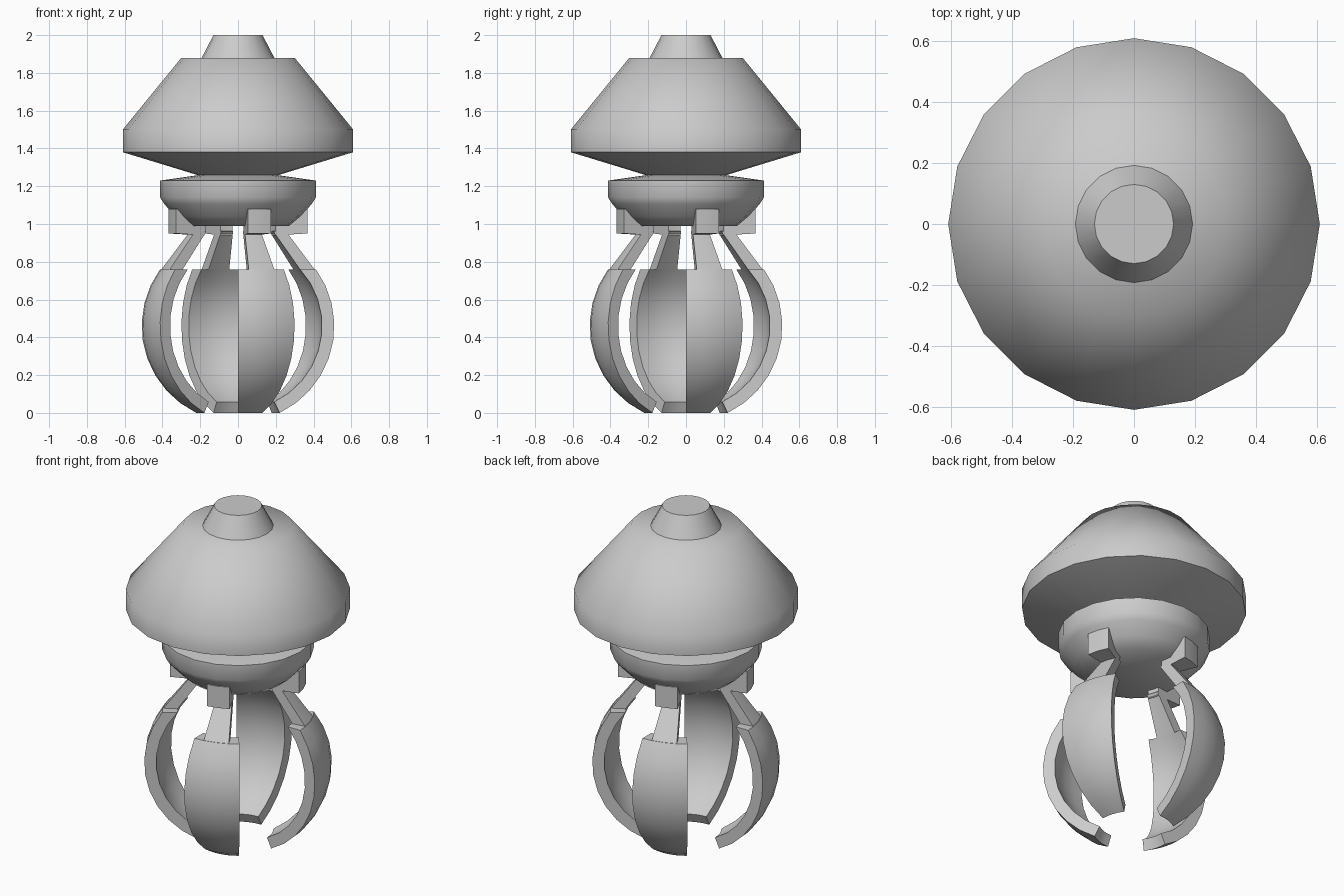
import bpy, bmesh
from math import sin, cos, asin, sqrt, radians, pi

if "Cube" in bpy.data.objects:
    bpy.data.objects.remove(bpy.data.objects["Cube"])

SIDES = 20


def finish(bm, name, angle):
    bmesh.ops.remove_doubles(bm, verts=bm.verts, dist=1e-5)
    bmesh.ops.recalc_face_normals(bm, faces=bm.faces)
    mesh = bpy.data.meshes.new(name)
    bm.to_mesh(mesh)
    bm.free()
    ob = bpy.data.objects.new(name, mesh)
    bpy.context.collection.objects.link(ob)
    bpy.ops.object.select_all(action='DESELECT')
    ob.select_set(True)
    bpy.context.view_layer.objects.active = ob
    bpy.ops.object.shade_smooth_by_angle(angle=radians(angle))
    return ob


def lathe(name, profile):
    """Closed turned body from (radius, z) points, bottom to top."""
    bm = bmesh.new()
    rings = [[bm.verts.new((r * cos(2 * pi * i / SIDES), r * sin(2 * pi * i / SIDES), z))
              for i in range(SIDES)] for r, z in profile]
    for a, b in zip(rings, rings[1:]):
        for i in range(SIDES):
            j = (i + 1) % SIDES
            bm.faces.new((a[i], a[j], b[j], b[i]))
    bm.faces.new(rings[0])
    bm.faces.new(rings[-1])
    return finish(bm, name, 55)


def sector(name, outer, inner, start, end, steps):
    """Partial turned shell between an outer and an inner (radius, z) profile."""
    bm = bmesh.new()
    loop_pts = list(zip(outer, inner))
    grid = []
    for s in range(steps + 1):
        a = radians(start + (end - start) * s / steps)
        grid.append([[bm.verts.new((r * cos(a), r * sin(a), z)) for r, z in pair]
                     for pair in loop_pts])
    n = len(loop_pts)
    for s in range(steps):
        g, h = grid[s], grid[s + 1]
        for k in range(n - 1):
            for side in (0, 1):
                bm.faces.new((g[k][side], h[k][side], h[k + 1][side], g[k + 1][side]))
        for k in (0, n - 1):
            bm.faces.new((g[k][0], h[k][0], h[k][1], g[k][1]))
    for g in (grid[0], grid[-1]):
        for k in range(n - 1):
            bm.faces.new((g[k][0], g[k + 1][0], g[k + 1][1], g[k][1]))
    return finish(bm, name, 35)


def sphere_arc(radius, low, high, steps=9, centre=0.46):
    return [(radius * cos(low + (high - low) * i / steps),
             centre + radius * sin(low + (high - low) * i / steps))
            for i in range(steps + 1)]


# Turned body: dome, cap and lower bowl
lathe("dome", [(0.2, 1.255), (0.61, 1.38), (0.61, 1.5), (0.3, 1.88)])
lathe("top_cap", [(0.195, 1.875), (0.13, 2.0)])
lathe("lower_bowl", [(0.27, 0.99), (0.33, 1.04), (0.39, 1.105), (0.412, 1.14),
                     (0.412, 1.23), (0.2, 1.26)])

# Four claws: curved petal cut flat at the top, tapered stem, and hinge block
R_OUT, R_IN, Z_CUT = 0.51, 0.445, 0.30
low = -asin(0.46 / R_OUT)
petal_out = sphere_arc(R_OUT, low, asin(Z_CUT / R_OUT))
petal_in = sphere_arc(R_IN, low, asin(Z_CUT / R_IN))
for q in range(4):
    base = 90 * q - 90
    sector(f"claw_petal_{q + 1}", petal_out, petal_in, base, base + 36, 4)
    sector(f"claw_stem_{q + 1}", [(0.413, 0.755), (0.25, 0.97)],
           [(0.335, 0.755), (0.19, 0.96)], base + 8, base + 28, 2)
    sector(f"claw_hinge_{q + 1}", [(0.372, 0.95), (0.372, 1.08)],
           [(0.2, 0.94), (0.2, 1.08)], base + 8, base + 28, 2)
